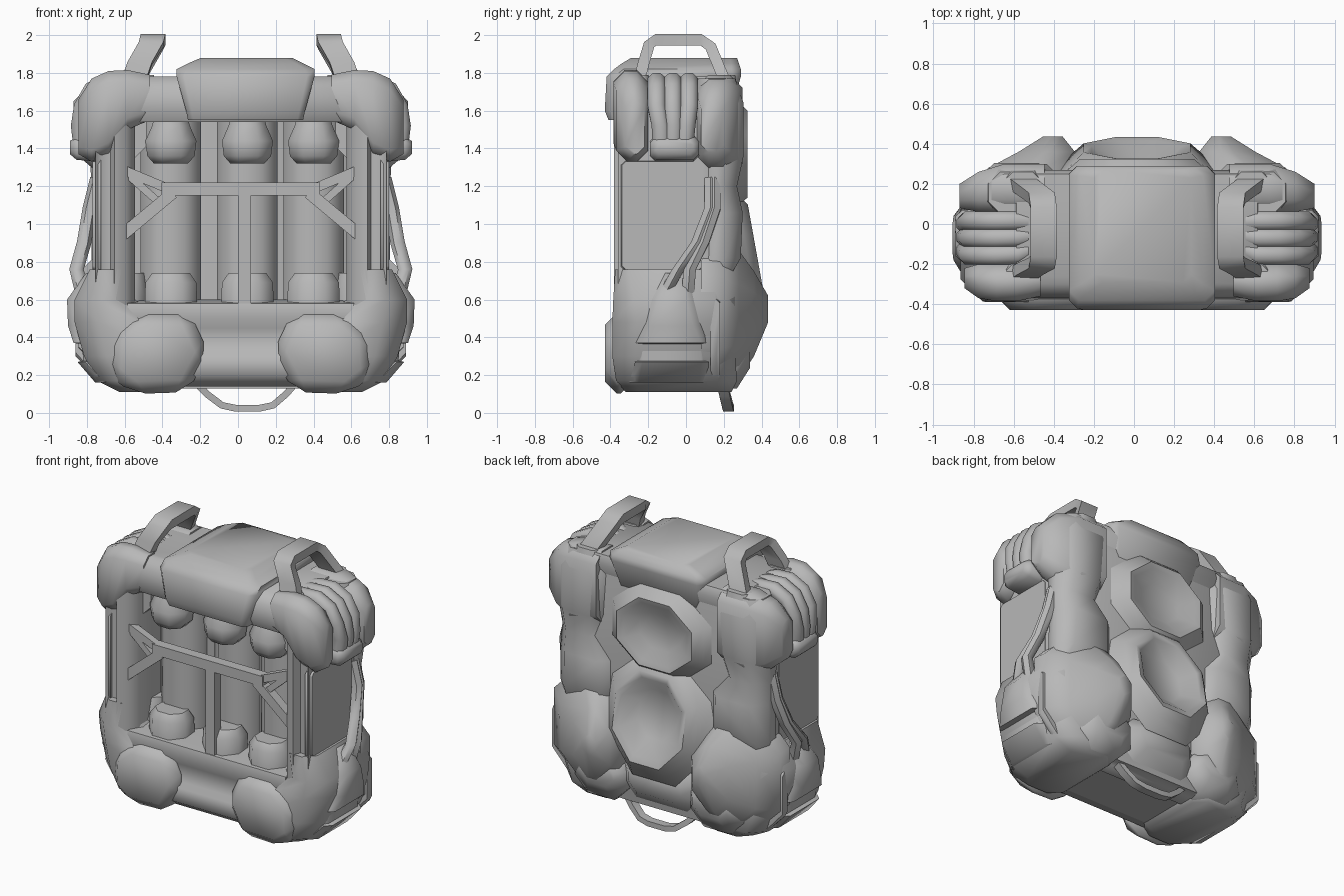
import bpy, bmesh, math
from mathutils import Vector

cube = bpy.data.objects.get("Cube")
if cube:
    bpy.data.objects.remove(cube, do_unlink=True)

GREY = (0.48, 0.48, 0.48, 1.0)
material = bpy.data.materials.new("plain grey")
material.use_nodes = True
material.diffuse_color = GREY
material.node_tree.nodes["Principled BSDF"].inputs["Base Color"].default_value = GREY
CENTRE = 0.015


def finish(name, rings, pair=False, bevel=0.0):
    """Skin a list of rings, cap the ends, and place one or two mirrored copies."""
    for side in ((1, -1) if pair else (1,)):
        bm = bmesh.new()
        loops = [[bm.verts.new((CENTRE + side * p[0], p[1], p[2])) for p in ring] for ring in rings]
        count = len(loops[0])
        for low, high in zip(loops, loops[1:]):
            for i in range(count):
                j = (i + 1) % count
                bm.faces.new((low[i], low[j], high[j], high[i]))
        bm.faces.new(loops[0])
        bm.faces.new(loops[-1])
        bmesh.ops.recalc_face_normals(bm, faces=bm.faces[:])
        if bevel:
            sharp = [e for e in bm.edges if e.calc_face_angle(0) > 0.4]
            bmesh.ops.bevel(bm, geom=sharp, offset=bevel, segments=1,
                            affect='EDGES', clamp_overlap=True)
        label = name if not pair else ("left_" if side > 0 else "right_") + name
        mesh = bpy.data.meshes.new(label)
        bm.to_mesh(mesh)
        bm.free()
        mesh.materials.append(material)
        obj = bpy.data.objects.new(label, mesh)
        bpy.context.collection.objects.link(obj)
        bpy.ops.object.select_all(action='DESELECT')
        obj.select_set(True)
        bpy.context.view_layer.objects.active = obj
        bpy.ops.object.shade_smooth_by_angle(angle=math.radians(55))


def place(axis, t, u, v):
    return {'x': (t, u, v), 'y': (u, t, v), 'z': (u, v, t)}[axis]


def block(name, axis, sections, pair=False):
    """Loft through chamfered rectangles given as (t, u0, u1, v0, v1, chamfer)."""
    rings = []
    for t, a, b, c, d, k in sections:
        corners = [(a + k, c), (b - k, c), (b, c + k), (b, d - k),
                   (b - k, d), (a + k, d), (a, d - k), (a, c + k)]
        rings.append([place(axis, t, u, v) for u, v in corners])
    finish(name, rings, pair)


def plate(name, axis, outline, start, end, pair=False, bevel=0.0):
    finish(name, [[place(axis, t, u, v) for u, v in outline] for t in (start, end)], pair, bevel)


def sweep(name, path, across, width, height, sides=4, pair=False):
    """Carry a polygon section along a path; 'across' is the section's width direction."""
    path, across = [Vector(p) for p in path], Vector(across)
    grow = 1 / math.cos(math.pi / sides)
    rings = []
    for i, p in enumerate(path):
        run = path[min(i + 1, len(path) - 1)] - path[max(i - 1, 0)]
        normal = run.cross(across).normalized()
        turns = [math.tau * (k + 0.5) / sides for k in range(sides)]
        rings.append([p + across * width * grow * math.cos(t) + normal * height * grow * math.sin(t)
                      for t in turns])
    finish(name, rings, pair)


def dish(name, z, y, wide, tall, slope, floor):
    """Raised eight-sided rim with a soft skirt and a sunken bowl on the back."""
    rings = []
    for size, depth in ((1.42, -.13), (1.15, -.05), (.96, 0), (.82, -.01), (.5, -floor)):
        ring = []
        for k in range(8):
            turn = math.tau * (k + 0.5) / 8
            dz = tall * size * math.sin(turn)
            ring.append((wide * size * math.cos(turn), y + depth - slope * dz, z + dz))
        rings.append(ring)
    finish(name, rings)


# Main body: core, back shell and side pillars around the open bay
block("core", 'z', [(.14, -.6, .6, -.25, .22, .05), (.5, -.62, .62, -.3, .22, .05),
                    (.56, -.62, .62, -.06, .22, .02), (1.75, -.62, .62, -.06, .22, .02)])
block("back_shell", 'y', [(.08, -.76, .76, .13, 1.76, .2), (.18, -.76, .76, .13, 1.76, .2),
                          (.24, -.66, .66, .14, 1.75, .2)])
pillar = [(.56, .1), (.56, -.29), (.61, -.36), (.67, -.38), (.69, -.33), (.74, -.33),
          (.77, -.36), (.78, .08), (.78, .18), (.7, .24), (.56, .24)]
plate("side_pillar", 'z', pillar, .5, 1.56, pair=True)
block("side_panel", 'x', [(.74, -.35, .1, .74, 1.34, .02), (.785, -.34, .09, .76, 1.33, .02)], True)
block("top_beam", 'z', [(1.54, -.62, .62, -.33, .2, .03), (1.6, -.62, .62, -.37, .22, .05),
                        (1.72, -.62, .62, -.36, .27, .05), (1.78, -.6, .6, -.3, .25, .05)])

# Lower beam and chunky lower corners
beam = [(.22, .14), (-.3, .14), (-.38, .2), (-.38, .3), (-.35, .33), (-.35, .45),
        (-.38, .5), (-.36, .58), (-.1, .6), (.22, .6)]
plate("lower_beam", 'x', beam, -.6, .6)
block("lower_corner", 'z', [(.11, .35, .64, -.32, .24, .07), (.17, .28, .76, -.37, .27, .1),
                            (.3, .3, .83, -.39, .26, .12), (.48, .4, .88, -.39, .26, .13),
                            (.6, .56, .88, -.385, .26, .11), (.76, .57, .8, -.375, .24, .07)], True)
bumper = [(.27, .53), (.17, .32), (.28, .11), (.57, .1), (.7, .2), (.69, .41), (.55, .53)]
plate("front_bumper", 'y', bumper, -.43, -.28, pair=True, bevel=.065)
block("side_pad", 'z', [(.16, .5, .77, -.3, .12, .05), (.27, .5, .865, -.27, .12, .04),
                        (.275, .5, .835, -.27, .12, .04), (.365, .5, .84, -.27, .12, .04),
                        (.37, .5, .885, -.27, .12, .04), (.46, .5, .915, -.24, .1, .06),
                        (.6, .5, .92, -.22, .08, .08), (.74, .5, .82, -.16, .06, .06)], True)
block("rear_lobe", 'y', [(.08, .3, .86, .13, .96, .22), (.18, .27, .86, .12, .95, .22),
                         (.28, .28, .74, .18, .86, .18), (.36, .31, .59, .3, .75, .11),
                         (.435, .37, .47, .48, .62, .04)], True)
block("rear_foot", 'y', [(.15, .24, .66, .12, .46, .1), (.27, .24, .64, .13, .45, .1),
                         (.34, .3, .56, .24, .4, .06)], True)
block("side_rib", 'x', [(.74, .13, .18, .16, .66, .01), (.875, .13, .18, .3, .6, .02)], True)

# Upper corners, split by a channel for the hoses
block("front_shoulder", 'x', [(.48, -.36, -.2, 1.55, 1.79, .05), (.6, -.385, -.2, 1.5, 1.815, .06),
                              (.7, -.385, -.2, 1.37, 1.81, .06), (.79, -.37, -.2, 1.33, 1.77, .06),
                              (.86, -.32, -.22, 1.37, 1.66, .04)], True)
block("rear_shoulder", 'x', [(.46, .05, .3, 1.3, 1.79, .07), (.66, .05, .3, 1.25, 1.79, .07),
                             (.79, .06, .26, 1.3, 1.75, .06), (.885, .08, .2, 1.38, 1.65, .04)], True)
block("shoulder_core", 'y', [(-.25, .5, .77, 1.33, 1.72, .08), (.1, .5, .77, 1.33, 1.72, .08)], True)
for i, y in enumerate((-.155, -.07, .015)):
    hose = [(.46, y * .6, 1.71), (.6, y, 1.75), (.7, y, 1.755), (.79, y, 1.71),
            (.84, y, 1.62), (.855, y * .8 - .01, 1.52), (.84, y * .7 - .02, 1.4)]
    sweep(f"hose_{i}", hose, (0, 1, 0), .048, .045, 8, pair=True)
block("hose_clip", 'x', [(.76, -.19, .07, 1.33, 1.47, .03), (.87, -.19, .07, 1.34, 1.46, .03),
                         (.905, -.16, .04, 1.37, 1.44, .02)], True)

# Carry handles on the top
for where, y in (("front", -.26), ("rear", .2)):
    block(where + "_handle_foot", 'z', [(1.68, .46, .68, y - .08, y + .08, .03),
                                        (1.79, .49, .65, y - .06, y + .06, .03)], True)
handle = [(.57, -.25, 1.75), (.535, -.225, 1.85), (.475, -.195, 1.95), (.465, -.16, 1.975),
          (.465, .08, 1.975), (.475, .13, 1.94), (.57, .2, 1.77)]
sweep("handle", handle, (1, 0, 0), .065, .03, 4, pair=True)

# Top housing
block("top_housing", 'z', [(1.55, -.28, .33, -.41, .2, .03), (1.6, -.29, .34, -.43, .24, .03),
                           (1.78, -.34, .39, -.42, .29, .04), (1.82, -.34, .39, -.38, .29, .05),
                           (1.85, -.28, .33, -.34, .28, .04), (1.88, -.21, .27, -.29, .27, .04)])

# Canisters in the bay
for i, x in enumerate((-.37, .035, .385)):
    for part, shape in (("upper_cap", ((1.32, .09), (1.36, .125), (1.44, .135), (1.52, .1), (1.56, .09))),
                        ("lower_cap", ((.55, .14), (.69, .135), (.74, .1))),
                        ("column", ((.55, .16), (1.56, .16)))):
        y = -.04 if part == "column" else -.21
        block(f"{part}_{i}", 'z', [(z, x - r, x + r, y - r * .9, y + r * .9, r * .55) for z, r in shape])

# Guard bars across the bay, with forked ends
FRONT = -.32


def bar(name, a, b, size=.035, pair=False):
    sweep(name, [(a[0], FRONT, a[1]), (b[0], FRONT, b[1])], (0, 1, 0), size, size, 4, pair)


bar("cross_bar", (-.42, 1.185), (.42, 1.185))
bar("centre_post", (.02, .56), (.02, 1.18))
bar("upper_brace", (.62, 1.285), (.38, 1.185), .025, True)
bar("lower_brace", (.63, .94), (.36, 1.165), .032, True)
bar("brace_tie", (.62, 1.28), (.44, 1.12), .02, True)

# Back relief: lumpy pillars and two dishes
block("rear_pillar", 'z', [(.7, .4, .78, .05, .22, .05), (.82, .36, .79, .05, .29, .08),
                           (1.06, .36, .79, .05, .3, .09), (1.2, .46, .79, .05, .27, .08),
                           (1.36, .42, .8, .05, .305, .09), (1.64, .4, .8, .05, .305, .09),
                           (1.77, .46, .74, .05, .26, .06)], True)
dish("upper_dish", 1.37, .325, .32, .26, 0, .06)
dish("lower_dish", .81, .38, .3, .33, .18, .09)
block("base_mound", 'y', [(.2, -.32, .32, .14, .5, .1), (.32, -.2, .2, .26, .44, .06)])

# Side cables and bottom loop
for i, shift in enumerate((0, .06)):
    cable = [(.76, .13 + shift / 3, 1.24), (.8, .13 + shift / 3, 1.08), (.83, .06 + shift / 2, .9),
             (.87, -.04 + shift, .76), (.84, -.11 + shift * 2, .64)]
    sweep(f"side_cable_{i}", cable, (0, 1, 0), .033, .033, 6, pair=True)
loop = [(-.25, .19, .17), (-.18, .205, .1), (-.1, .22, .04), (-.03, .225, .025), (.1, .225, .025),
        (.17, .22, .04), (.24, .205, .1), (.3, .19, .17)]
sweep("bottom_loop", loop, (0, 1, 0), .028, .018, 4)
